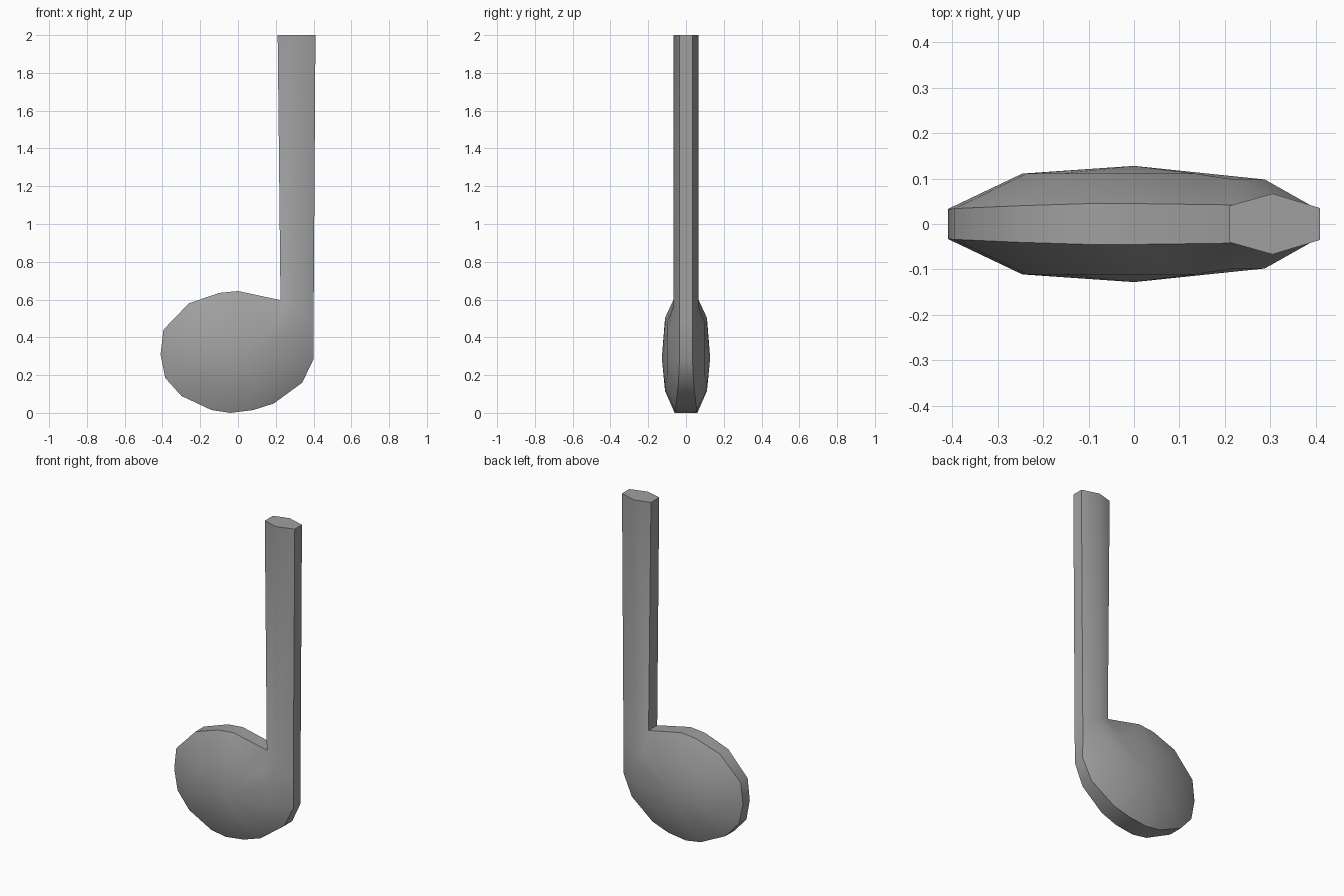
import bpy, bmesh, math

cube = bpy.data.objects.get("Cube")
if cube:
    bpy.data.objects.remove(cube, do_unlink=True)

# One grey material
grey = bpy.data.materials.new("mid grey")
grey.use_nodes = True
colour = (0.35, 0.35, 0.35, 1)
grey.diffuse_color = colour
grey.node_tree.nodes["Principled BSDF"].inputs["Base Color"].default_value = colour

# Head outline: x, z, half thickness; the first three points are the stem root
outline = [
    (0.225, 0.597, 0.042), (0.305, 0.56, 0.067), (0.4, 0.48, 0.035),
    (0.4, 0.285, 0.034), (0.34, 0.16, 0.04), (0.19, 0.05, 0.052),
    (0.08, 0.015, 0.058), (-0.04, 0.0, 0.06), (-0.14, 0.015, 0.058),
    (-0.3, 0.09, 0.045), (-0.385, 0.185, 0.036), (-0.41, 0.31, 0.033),
    (-0.395, 0.44, 0.034), (-0.26, 0.58, 0.04), (-0.1, 0.635, 0.045),
    (0.0, 0.645, 0.045)]
stem_top = [(0.21, 0.04), (0.305, 0.067), (0.41, 0.035)]
centre_z = 0.29
count = len(outline)

bm = bmesh.new()
rims, tops = [], []
for side in (-1, 1):
    # Domed face: rim, inner ring and centre point
    rim = [bm.verts.new((x, side * y, z)) for x, z, y in outline]
    ring = []
    for x, z, y in outline:
        f = 0.72 if x > 0.3 else 0.6
        depth = 0.098 if x > 0.3 else 0.111
        ring.append(bm.verts.new((x * f, side * depth, centre_z + (z - centre_z) * f)))
    hub = bm.verts.new((0, side * 0.128, centre_z))
    for i in range(count):
        j = (i + 1) % count
        bm.faces.new((rim[i], rim[j], ring[j], ring[i]))
        bm.faces.new((ring[i], ring[j], hub))
    # Stem side faces rising from the root
    top = [bm.verts.new((x, side * y, 2)) for x, y in stem_top]
    for i in range(2):
        bm.faces.new((rim[i], rim[i + 1], top[i + 1], top[i]))
    rims.append(rim)
    tops.append(top)

# Narrow band around the head, leaving the stem root open
front, back = rims
for i in range(2, count):
    j = (i + 1) % count
    bm.faces.new((front[i], front[j], back[j], back[i]))

# Stem edges and cap
for i in (0, 2):
    bm.faces.new((front[i], back[i], tops[1][i], tops[0][i]))
bm.faces.new(tops[0] + tops[1][::-1])
bmesh.ops.recalc_face_normals(bm, faces=bm.faces[:])

mesh = bpy.data.meshes.new("note_head_and_stem")
bm.to_mesh(mesh)
bm.free()
mesh.materials.append(grey)
note = bpy.data.objects.new("note_head_and_stem", mesh)
bpy.context.collection.objects.link(note)

# Smooth domes, crisp edges
bpy.ops.object.select_all(action="DESELECT")
note.select_set(True)
bpy.context.view_layer.objects.active = note
bpy.ops.object.shade_smooth_by_angle(angle=math.radians(38))
